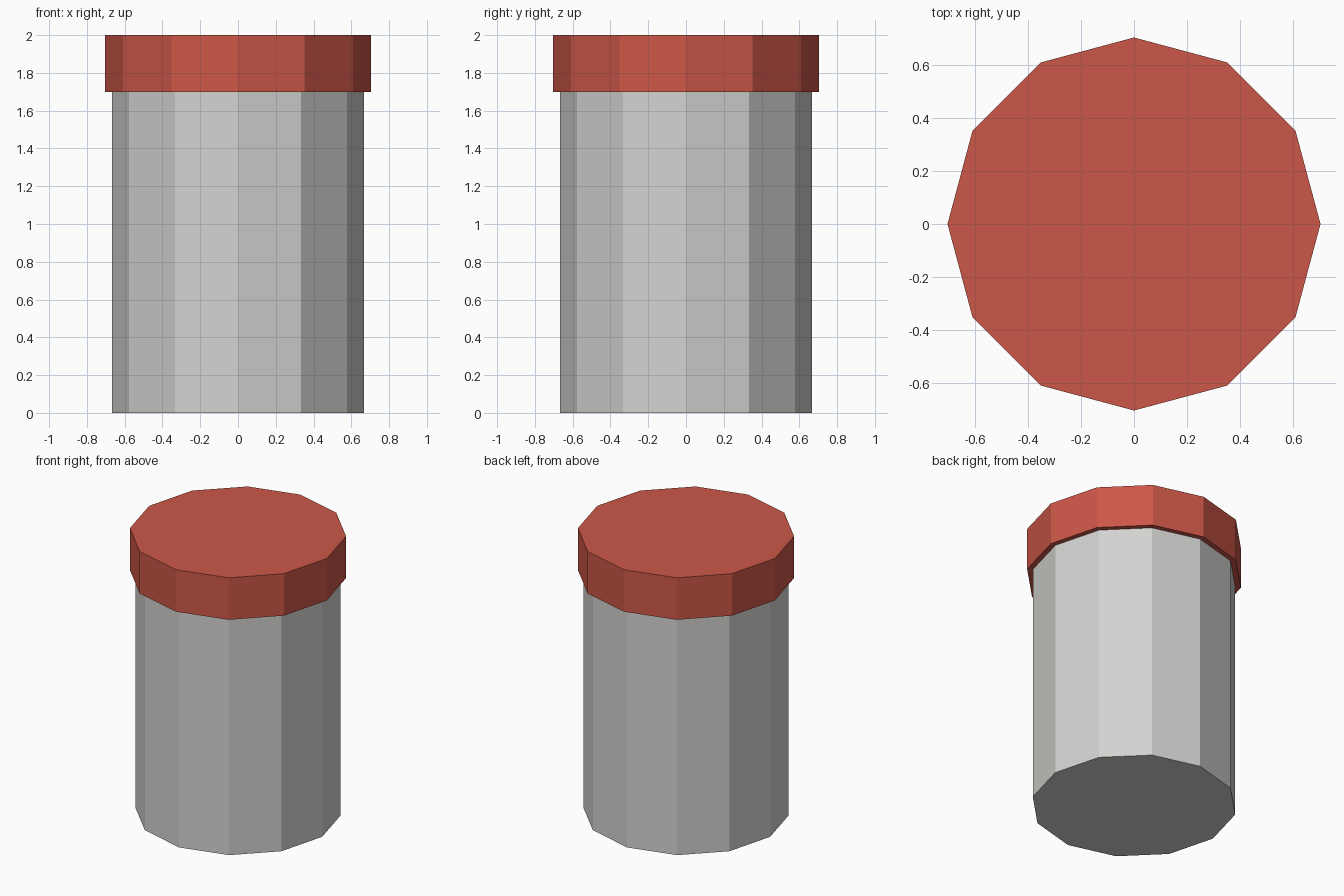
import bpy

if "Cube" in bpy.data.objects:
    bpy.data.objects.remove(bpy.data.objects["Cube"])

SIDES = 12


def material(name, rgb):
    mat = bpy.data.materials.new(name)
    mat.diffuse_color = (*rgb, 1.0)
    mat.use_nodes = True
    mat.node_tree.nodes["Principled BSDF"].inputs["Base Color"].default_value = mat.diffuse_color
    return mat


def prism(name, radius, z_low, z_high, mat):
    """Flat-shaded twelve-sided prism between two heights."""
    bpy.ops.mesh.primitive_cylinder_add(
        vertices=SIDES, radius=radius, depth=z_high - z_low,
        location=(0, 0, (z_low + z_high) / 2))
    obj = bpy.context.object
    obj.name = name
    obj.data.materials.append(mat)
    return obj


grey = material("light grey", (0.65, 0.65, 0.63))
red = material("brick red", (0.60, 0.095, 0.064))

# Container body, closed at the bottom
prism("body", 0.666, 0.0, 1.70, grey)

# Wider lid on top
prism("lid", 0.703, 1.70, 2.0, red)
